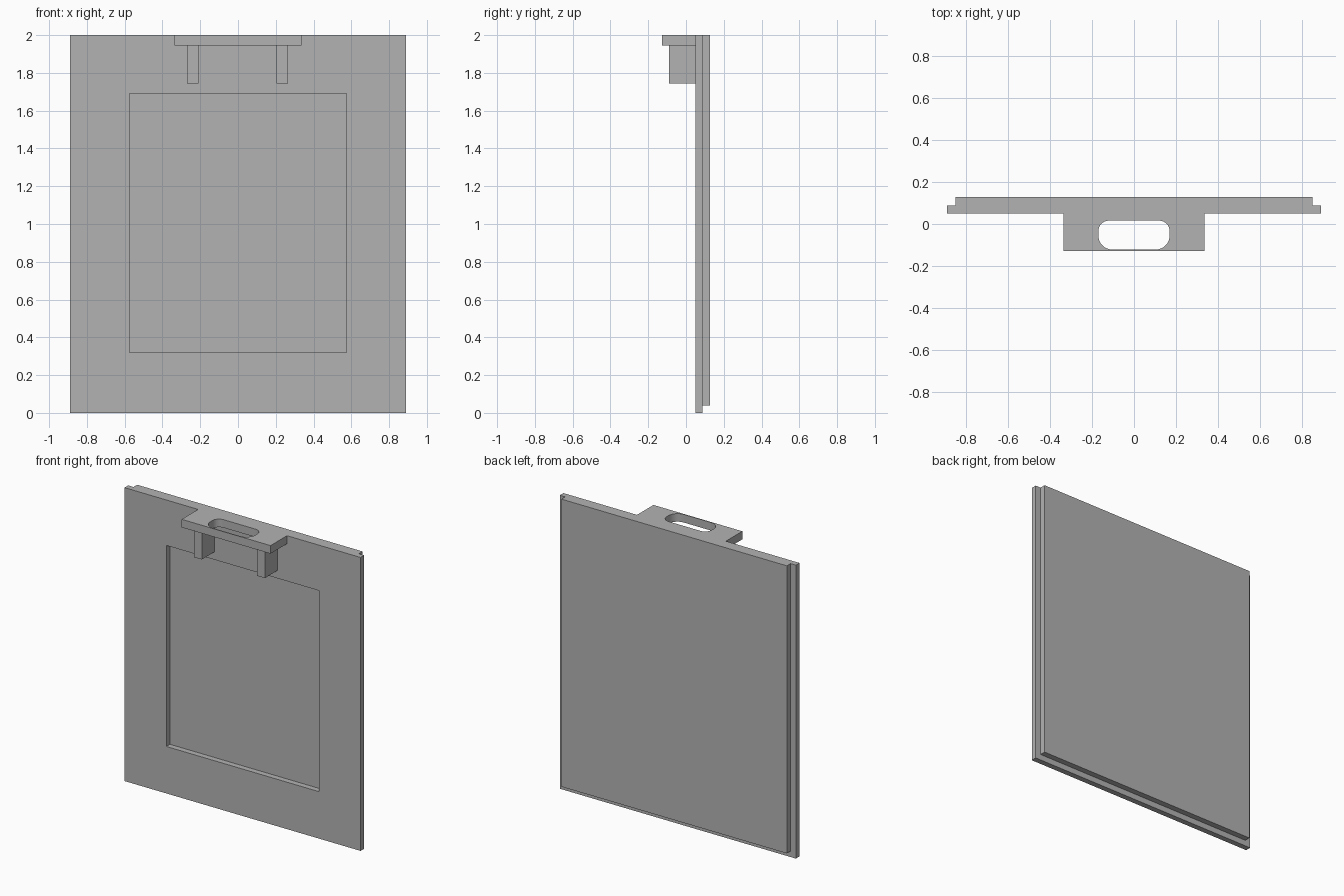
import bpy
import bmesh
from math import cos, sin, pi

cube = bpy.data.objects.get("Cube")
if cube:
    bpy.data.objects.remove(cube, do_unlink=True)

grey = bpy.data.materials.new("plain grey")
grey.use_nodes = True
colour = (0.45, 0.45, 0.45, 1)
grey.diffuse_color = colour
grey.node_tree.nodes["Principled BSDF"].inputs["Base Color"].default_value = colour


def prism(name, outline, z0, z1):
    """Extrude a flat xy outline from z0 up to z1."""
    bm = bmesh.new()
    base = bm.faces.new([bm.verts.new((x, y, z0)) for x, y in outline])
    top = bmesh.ops.extrude_face_region(bm, geom=[base])["geom"]
    verts = [g for g in top if isinstance(g, bmesh.types.BMVert)]
    bmesh.ops.translate(bm, verts=verts, vec=(0, 0, z1 - z0))
    bmesh.ops.recalc_face_normals(bm, faces=bm.faces)
    mesh = bpy.data.meshes.new(name)
    bm.to_mesh(mesh)
    bm.free()
    mesh.materials.append(grey)
    obj = bpy.data.objects.new(name, mesh)
    bpy.context.collection.objects.link(obj)
    return obj


def box(name, x0, x1, y0, y1, z0, z1):
    return prism(name, [(x0, y0), (x1, y0), (x1, y1), (x0, y1)], z0, z1)


def cut(target, cutter):
    """Subtract the cutter, apply the result and discard the cutter."""
    mod = target.modifiers.new("cut", "BOOLEAN")
    mod.operation = "DIFFERENCE"
    mod.solver = "EXACT"
    mod.object = cutter
    bpy.context.view_layer.objects.active = target
    bpy.ops.object.modifier_apply(modifier=mod.name)
    bpy.data.objects.remove(cutter, do_unlink=True)


def rounded_slot(half, y0, y1, front_radius, back_radius, steps=8):
    """Slot outline with separate front and back corner radii."""
    corners = [(1, y0 + front_radius, front_radius, -pi / 2),
               (1, y1 - back_radius, back_radius, 0),
               (-1, y1 - back_radius, back_radius, pi / 2),
               (-1, y0 + front_radius, front_radius, pi)]
    points = []
    for side, cy, r, start in corners:
        for i in range(steps + 1):
            a = start + i * pi / 2 / steps
            points.append((side * (half - r) + r * cos(a), cy + r * sin(a)))
    return points


FRONT, STEP, BACK = 0.049, 0.088, 0.128
TAB_BASE = 1.945

# Front panel with its rectangular window recess
front_panel = box("front_panel", -0.89, 0.89, FRONT, STEP, 0, 2)
cut(front_panel, box("window_cutter", -0.575, 0.575, 0, 0.2, 0.32, 1.69))

# Smaller back panel, stepped in at the sides and the bottom
box("back_panel", -0.85, 0.85, STEP, BACK, 0.04, 2)

# Handle tab with a rounded slot through it
handle_tab = box("handle_tab", -0.335, 0.335, -BACK, FRONT, TAB_BASE, 2)
slot = rounded_slot(0.17, -0.122, 0.016, 0.068, 0.05)
cut(handle_tab, prism("slot_cutter", slot, 1.9, 2.1))

# Two support ribs under the tab
for name, centre in (("left_rib", 0.235), ("right_rib", -0.24)):
    box(name, centre - 0.03, centre + 0.03, -0.09, FRONT, 1.745, TAB_BASE)
